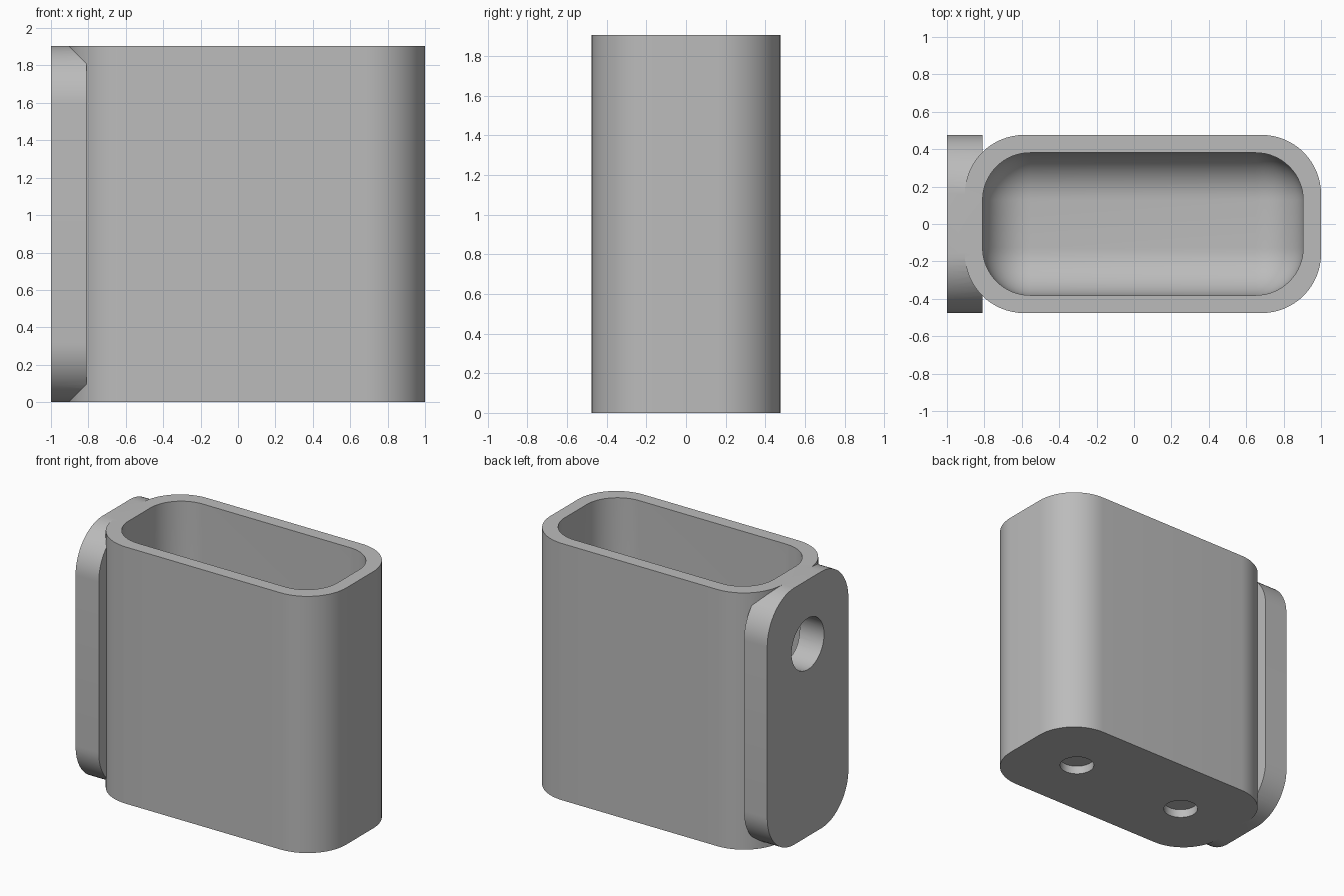
import bpy
import math
from mathutils import Matrix

cube = bpy.data.objects.get("Cube")
if cube:
    bpy.data.objects.remove(cube, do_unlink=True)

U = 2 / 21                      # one wall thickness
CUP_X = U / 2                   # cup centre along x
HEIGHT = 20 * U

grey = bpy.data.materials.new("plain grey")
grey.use_nodes = True
colour = (0.5, 0.5, 0.5, 1)
grey.diffuse_color = colour
grey.node_tree.nodes["Principled BSDF"].inputs["Base Color"].default_value = colour


def activate(obj):
    bpy.ops.object.select_all(action="DESELECT")
    obj.select_set(True)
    bpy.context.view_layer.objects.active = obj


def apply_modifier(obj, mod):
    activate(obj)
    bpy.ops.object.modifier_apply(modifier=mod.name)


def box(name, size, centre):
    bpy.ops.mesh.primitive_cube_add(size=1)
    obj = bpy.context.object
    obj.name = name
    obj.data.transform(Matrix.Translation(centre) @ Matrix.Diagonal((*size, 1)))
    obj.data.materials.append(grey)
    return obj


def round_edges(obj, radius, axis=None, segments=16):
    """Round every edge, or only those running along one axis."""
    weights = obj.data.attributes.new("bevel_weight_edge", "FLOAT", "EDGE")
    for edge in obj.data.edges:
        a, b = (obj.data.vertices[i].co for i in edge.vertices)
        along = axis is None or abs((a - b)[axis]) > 1e-4
        weights.data[edge.index].value = float(along)
    mod = obj.modifiers.new("Round", "BEVEL")
    mod.limit_method = "WEIGHT"
    mod.width = radius
    mod.segments = segments
    apply_modifier(obj, mod)


def drill(name, radius, depth, centre, turn=0):
    bpy.ops.mesh.primitive_cylinder_add(vertices=48, radius=radius, depth=depth,
                                        location=centre, rotation=(0, turn, 0))
    bpy.context.object.name = name
    bpy.context.object.data.materials.append(grey)
    return bpy.context.object


def combine(target, other, operation):
    mod = target.modifiers.new(operation.title(), "BOOLEAN")
    mod.operation = operation
    mod.solver = "EXACT"
    mod.object = other
    apply_modifier(target, mod)
    bpy.data.objects.remove(other, do_unlink=True)


# Cup body with rounded vertical corners
cup = box("cup_with_mounting_plate", (20 * U, 10 * U, HEIGHT), (CUP_X, 0, HEIGHT / 2))
round_edges(cup, 10 / 3 * U, axis=2)

# Mounting plate with rounded corners, fused to the side
plate = box("mounting_plate", (2 * U, 10 * U, HEIGHT), (U - 1, 0, HEIGHT / 2))
round_edges(plate, 10 / 3 * U, axis=0)
combine(cup, plate, "UNION")

# Cavity with a fully rounded floor, open at the top
cavity = box("cavity", (18 * U, 8 * U, 30 * U), (CUP_X, 0, 16 * U))
round_edges(cavity, 8 / 3 * U)
combine(cup, cavity, "DIFFERENCE")

# Through hole in the plate
combine(cup, drill("plate_hole", 2 * U, 4 * U, (U - 1, 0, 15 * U), math.pi / 2), "DIFFERENCE")

# Shallow blind holes under the floor
for side in (-1, 1):
    hole = drill("floor_hole", 1.25 * U, 1.3 * U, (CUP_X + side * 5 * U, 0, 0))
    combine(cup, hole, "DIFFERENCE")

activate(cup)
bpy.ops.object.shade_smooth_by_angle(angle=math.radians(30))
